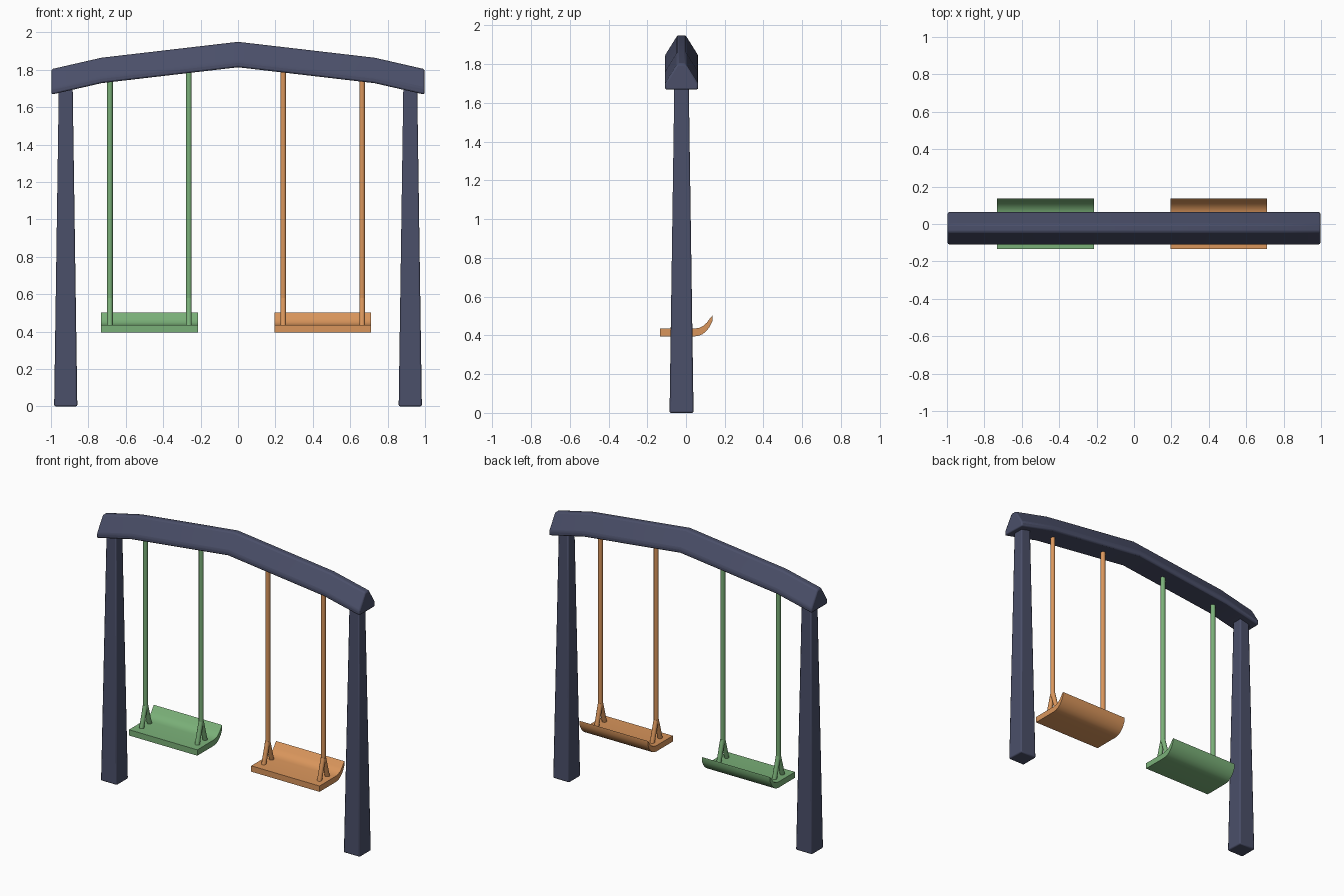
import bpy, bmesh, math
from mathutils import Vector

if "Cube" in bpy.data.objects:
    bpy.data.objects.remove(bpy.data.objects["Cube"])

YC = -0.023  # centre line of the frame and ropes


def material(name, rgb):
    m = bpy.data.materials.new(name)
    m.diffuse_color = (*rgb, 1)
    m.use_nodes = True
    m.node_tree.nodes["Principled BSDF"].inputs["Base Color"].default_value = m.diffuse_color
    return m


NAVY = material("navy paint", (0.069, 0.078, 0.141))
ORANGE = material("orange", (0.70, 0.305, 0.107))
GREEN = material("green", (0.195, 0.434, 0.188))


def loft(name, rings, mat, bevel=0.0, smooth=40):
    """Skin a list of equal-length closed rings and cap both ends."""
    bm = bmesh.new()
    vs = [[bm.verts.new(p) for p in r] for r in rings]
    n = len(rings[0])
    for a, b in zip(vs, vs[1:]):
        for i in range(n):
            j = (i + 1) % n
            bm.faces.new((a[i], a[j], b[j], b[i]))
    bm.faces.new(vs[0][::-1])
    bm.faces.new(vs[-1])
    bmesh.ops.recalc_face_normals(bm, faces=bm.faces)
    me = bpy.data.meshes.new(name)
    bm.to_mesh(me)
    bm.free()
    me.materials.append(mat)
    ob = bpy.data.objects.new(name, me)
    bpy.context.collection.objects.link(ob)
    if bevel:
        mod = ob.modifiers.new("soft edges", 'BEVEL')
        mod.width, mod.segments = bevel, 2
        mod.limit_method, mod.angle_limit = 'ANGLE', math.radians(30)
    bpy.ops.object.select_all(action='DESELECT')
    ob.select_set(True)
    bpy.context.view_layer.objects.active = ob
    bpy.ops.object.shade_smooth_by_angle(angle=math.radians(smooth))
    return ob


def rod(name, p, q, r, mat, sides=12):
    p, q = Vector(p), Vector(q)
    rot = (q - p).to_track_quat('Z', 'Y')
    circle = [rot @ Vector((r * math.cos(2 * math.pi * i / sides),
                            r * math.sin(2 * math.pi * i / sides), 0))
              for i in range(sides)]
    return loft(name, [[c + e for c in circle] for e in (p, q)], mat)


# Bent top beam with a ridged cross-section
section = [(-0.086, 0), (0.086, 0), (0.086, 0.032), (0.021, 0.136), (-0.021, 0.136), (-0.086, 0.032)]
path = [(-0.997, 1.667), (-0.73, 1.728), (0, 1.813), (0.73, 1.728), (0.997, 1.667)]
loft("top_beam", [[(x, YC + y, z + h) for y, h in section] for x, z in path], NAVY, 0.009, 25)

# Tapered square posts
for side, s in (("left", -1), ("right", 1)):
    rings = [[(s * 0.921 + w * a, YC + w * b, z) for a, b in ((-1, -1), (1, -1), (1, 1), (-1, 1))]
             for z, w in ((0, 0.062), (1.715, 0.037))]
    loft(side + "_post", rings, NAVY, 0.008, 25)

# Swings: curled seat, two hangers, each with a forked foot
seat_profile = [(-0.134, 0.395), (0.045, 0.395), (0.065, 0.398), (0.085, 0.406), (0.104, 0.421),
                (0.12, 0.441), (0.136, 0.473), (0.136, 0.502), (0.125, 0.49), (0.108, 0.466),
                (0.09, 0.449), (0.068, 0.439), (0.04, 0.435), (-0.134, 0.435)]
for label, cx, mat in (("left", -0.474, GREEN), ("right", 0.453, ORANGE)):
    loft(label + "_seat", [[(cx + dx, y, z) for y, z in seat_profile] for dx in (-0.259, 0.259)], mat, 0, 30)
    for end, dx in (("outer" if cx < 0 else "inner", -0.211), ("inner" if cx < 0 else "outer", 0.211)):
        x = cx + dx
        rod(f"{label}_{end}_hanger", (x, YC, 0.55), (x, YC, 1.81), 0.0155, mat)
        for leg, s in (("front", -1), ("back", 1)):
            rod(f"{label}_{end}_{leg}_fork", (x, YC + s * 0.046, 0.42), (x, YC + s * 0.002, 0.575), 0.0155, mat)
